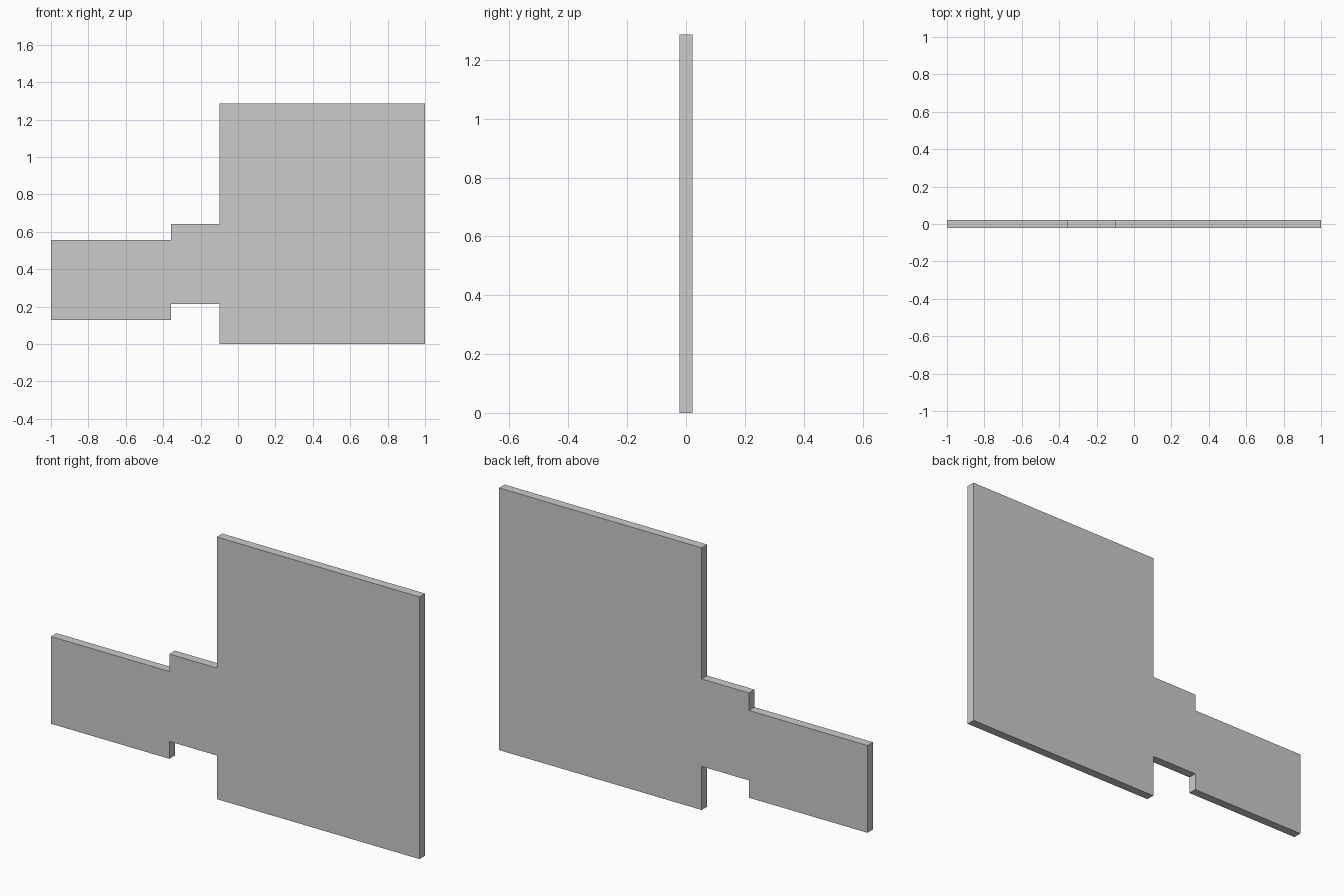
import bpy
import bmesh

if "Cube" in bpy.data.objects:
    bpy.data.objects.remove(bpy.data.objects["Cube"])

THICKNESS = 0.043


def extruded_panel(name, outline, thickness):
    """Extrude an x-z outline along y, centred on y = 0."""
    bm = bmesh.new()
    front = bm.faces.new([bm.verts.new((x, -thickness / 2, z)) for x, z in outline])
    geom = bmesh.ops.extrude_face_region(bm, geom=[front])["geom"]
    moved = [v for v in geom if isinstance(v, bmesh.types.BMVert)]
    bmesh.ops.translate(bm, vec=(0, thickness, 0), verts=moved)
    bmesh.ops.recalc_face_normals(bm, faces=bm.faces)
    mesh = bpy.data.meshes.new(name)
    bm.to_mesh(mesh)
    bm.free()
    obj = bpy.data.objects.new(name, mesh)
    bpy.context.collection.objects.link(obj)
    return obj


# Stepped sections, left to right: (x start, x end, z bottom, z top)
sections = [
    (-1.0, -0.357, 0.129, 0.557),   # narrow tab
    (-0.357, -0.1, 0.214, 0.643),   # raised neck
    (-0.1, 1.0, 0.0, 1.286),        # large square panel
]

# Walk along the bottom edge, then back along the top
bottom = [(x, lo) for x0, x1, lo, hi in sections for x in (x0, x1)]
top = [(x, hi) for x0, x1, lo, hi in reversed(sections) for x in (x1, x0)]

extruded_panel("stepped_panel", bottom + top, THICKNESS)
